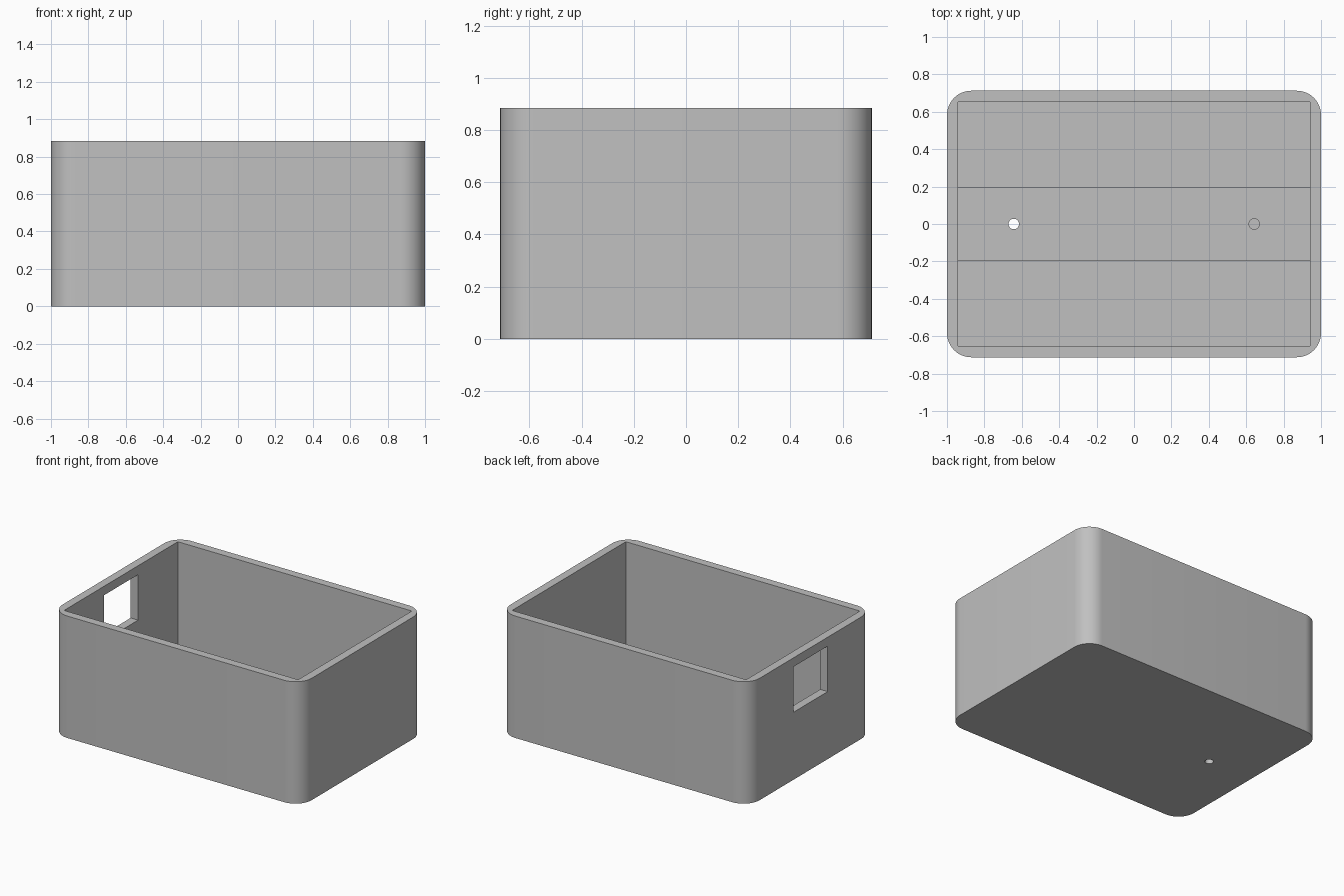
import bpy, bmesh, math

cube = bpy.data.objects.get("Cube")
if cube:
    bpy.data.objects.remove(cube, do_unlink=True)

LENGTH, WIDTH, HEIGHT = 2.0, 1.425, 0.885
WALL, FLOOR, RADIUS = 0.06, 0.06, 0.13
STRIP_HALF, STRIP_TOP = 0.197, 0.11
HOLE_X, HOLE_R = 0.643, 0.028

grey = bpy.data.materials.new("plain grey")
grey.use_nodes = True
grey.diffuse_color = (0.53, 0.53, 0.53, 1)
grey.node_tree.nodes["Principled BSDF"].inputs["Base Color"].default_value = grey.diffuse_color


def finish(name, bm):
    mesh = bpy.data.meshes.new(name)
    bm.to_mesh(mesh)
    bm.free()
    mesh.materials.append(grey)
    ob = bpy.data.objects.new(name, mesh)
    bpy.context.collection.objects.link(ob)
    return ob


def block(name, low, high, radius=0):
    """Box between two corners, with optional rounded upright edges."""
    bm = bmesh.new()
    bmesh.ops.create_cube(bm, size=1)
    for v in bm.verts:
        v.co = [l + (c + 0.5) * (h - l) for c, l, h in zip(v.co, low, high)]
    if radius:
        upright = [e for e in bm.edges
                   if abs(e.verts[0].co.z - e.verts[1].co.z) > 0.01]
        bmesh.ops.bevel(bm, geom=upright, offset=radius, segments=12,
                        profile=0.5, affect='EDGES')
    return finish(name, bm)


def drill(name, x):
    bm = bmesh.new()
    bmesh.ops.create_cone(bm, cap_ends=True, segments=32, radius1=HOLE_R,
                          radius2=HOLE_R, depth=1)
    bmesh.ops.translate(bm, verts=bm.verts, vec=(x, 0, 0))
    return finish(name, bm)


def select_only(ob):
    bpy.ops.object.select_all(action='DESELECT')
    ob.select_set(True)
    bpy.context.view_layer.objects.active = ob


def cut(ob, cutters):
    select_only(ob)
    for cutter in cutters:
        mod = ob.modifiers.new("cut", 'BOOLEAN')
        mod.operation, mod.solver, mod.object = 'DIFFERENCE', 'EXACT', cutter
        bpy.ops.object.modifier_apply(modifier=mod.name)


# Outer shell and the sharp-cornered cavity inside it
hx, hy = LENGTH / 2, WIDTH / 2
ix, iy = hx - WALL, hy - WALL
box_body = block("box_body", (-hx, -hy, 0), (hx, hy, HEIGHT), RADIUS)
cavity = block("cavity_cutter", (-ix, -iy, FLOOR), (ix, iy, HEIGHT + 0.2))

# Rectangular opening in one end wall
window = block("window_cutter", (-hx - 0.1, -STRIP_HALF, 0.49),
               (-ix + 0.1, STRIP_HALF, 0.82))

# Raised strip along the floor, with a through hole and a blind hole
floor_strip = block("floor_strip", (-ix, -STRIP_HALF, FLOOR),
                    (ix, STRIP_HALF, STRIP_TOP))
through_hole = drill("through_hole_cutter", -HOLE_X)
blind_hole = drill("blind_hole_cutter", HOLE_X)

cut(box_body, [cavity, window, through_hole])
cut(floor_strip, [through_hole, blind_hole])

for helper in (cavity, window, through_hole, blind_hole):
    bpy.data.objects.remove(helper, do_unlink=True)

# Smooth rounded corners, crisp edges elsewhere
for ob in (box_body, floor_strip):
    select_only(ob)
    bpy.ops.object.shade_smooth_by_angle(angle=math.radians(30))
